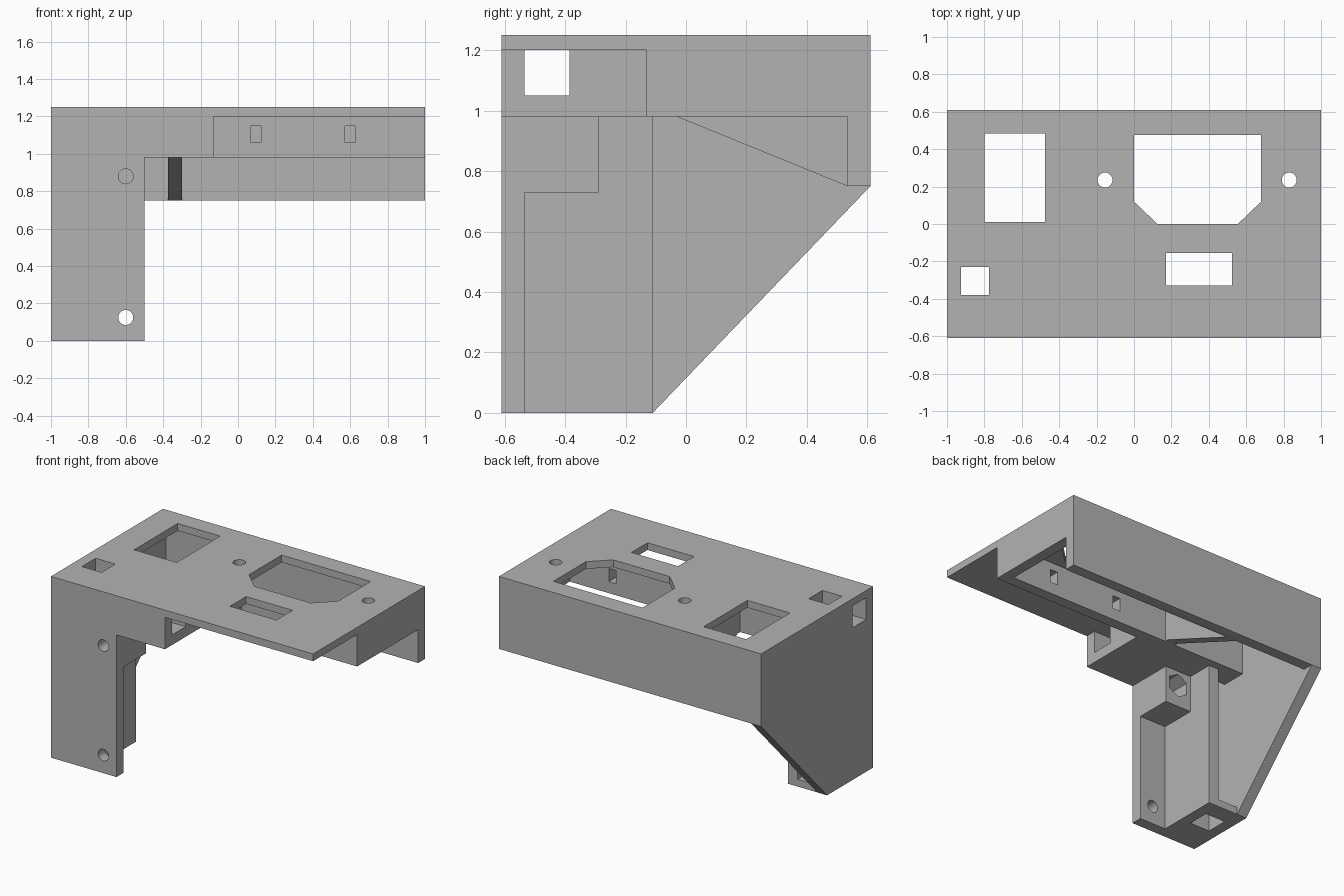
import bpy, bmesh, math
from mathutils import Vector

cube = bpy.data.objects.get("Cube")
if cube:
    bpy.data.objects.remove(cube, do_unlink=True)

grey = bpy.data.materials.new("matte_grey")
grey.use_nodes = True
colour = (0.45, 0.45, 0.45, 1)
grey.diffuse_color = colour
grey.node_tree.nodes["Principled BSDF"].inputs["Base Color"].default_value = colour


def prism(name, axis, outline, lo, hi):
    """Extrude a flat outline along an axis; outline holds the other two coordinates in order."""
    bm = bmesh.new()
    ring = []
    for a, b in outline:
        co = [a, b]
        co.insert("xyz".index(axis), lo)
        ring.append(bm.verts.new(co))
    face = bm.faces.new(ring)
    extruded = bmesh.ops.extrude_face_region(bm, geom=[face])["geom"]
    shift = Vector([hi - lo if c == axis else 0 for c in "xyz"])
    bmesh.ops.translate(bm, vec=shift, verts=[v for v in extruded if isinstance(v, bmesh.types.BMVert)])
    bmesh.ops.recalc_face_normals(bm, faces=bm.faces)
    mesh = bpy.data.meshes.new(name)
    bm.to_mesh(mesh)
    bm.free()
    mesh.materials.append(grey)
    obj = bpy.data.objects.new(name, mesh)
    bpy.context.collection.objects.link(obj)
    return obj


def box(name, x, y, z):
    return prism(name, "z", [(x[0], y[0]), (x[1], y[0]), (x[1], y[1]), (x[0], y[1])], *z)


def ngon(name, axis, centre, radius, sides, lo, hi):
    turns = [math.tau * i / sides + math.pi / 2 for i in range(sides)]
    return prism(name, axis, [(centre[0] + radius * math.cos(t), centre[1] + radius * math.sin(t))
                              for t in turns], lo, hi)


WALL = 0.075
FRONT, BACK = -0.61, 0.61
TOP, CEIL, RIM, SKIRT = 1.25, 1.2, 0.98, 0.75
IN_L, IN_B = -1 + WALL, BACK - WALL
DUCT = (IN_L, -0.775)

# Solid parts of the bracket
bracket = box("bracket", (-1, 1), (FRONT, BACK), (CEIL, TOP))
solids = [
    prism("side_wall", "x", [(FRONT, 0), (-0.11, 0), (BACK, SKIRT), (BACK, TOP), (FRONT, TOP)], -1, IN_L),
    box("back_wall", (-1, 1), (IN_B, BACK), (SKIRT, TOP)),
    box("front_wall", (-1, 1), (-0.13, -0.055), (RIM, TOP)),
    box("end_wall", (1 - WALL, 1), (-0.13, BACK), (RIM, TOP)),
    prism("rib", "x", [(-0.13, RIM), (-0.03, RIM), (IN_B, SKIRT), (BACK, SKIRT), (BACK, TOP), (-0.13, TOP)],
          -0.375, -0.3),
    box("duct_block", (-1, -0.13), (FRONT, -0.1), (RIM, TOP)),
    box("leg_flange", (-1, -0.5), (FRONT, FRONT + WALL), (0, TOP)),
    box("leg_column", (-1, -0.7), (FRONT, -0.11), (0, RIM + 0.02)),
    box("nut_boss", (-0.72, -0.5), (FRONT, -0.29), (0.73, RIM + 0.02)),
]

# Openings
cutters = [
    box("cross_duct", (-1.1, 0), (-0.535, -0.385), (1.05, CEIL)),
    box("leg_duct", DUCT, (-0.38, -0.23), (-0.1, 1.4)),
    box("leg_cavity", DUCT, (-0.38, -0.05 - 0.06 + 0.01), (0.05, RIM)),
    box("switch_window", (-0.8, -0.475), (0.01, 0.485), (1.1, 1.4)),
    box("rocker_window", (0.17, 0.525), (-0.33, -0.155), (1.1, 1.4)),
    prism("socket_window", "z", [(0, 0.475), (0, 0.12), (0.125, 0), (0.555, 0), (0.68, 0.12), (0.68, 0.475)],
          1.1, 1.4),
    ngon("nut_trap", "y", (-0.6, 0.88), 0.08, 6, -0.42, -0.2),
]
for x in (-0.155, 0.83):
    cutters.append(ngon("plate_screw_hole", "z", (x, 0.235), 0.04, 32, 1.1, 1.4))
for x in (0.095, 0.6):
    cutters.append(box("wall_slot", (x - 0.027, x + 0.027), (-0.2, 0), (1.06, 1.15)))
for z, depth in ((0.125, -0.5), (0.88, -0.35)):
    cutters.append(ngon("leg_screw_hole", "y", (-0.6, z), 0.04, 32, -0.7, depth))

# Combine everything into one clean solid
for group, operation in ((solids, "UNION"), (cutters, "DIFFERENCE")):
    for tool in group:
        mod = bracket.modifiers.new(tool.name, "BOOLEAN")
        mod.operation, mod.solver, mod.object = operation, "EXACT", tool
bpy.context.view_layer.update()
graph = bpy.context.evaluated_depsgraph_get()
result = bpy.data.meshes.new_from_object(bracket.evaluated_get(graph))
bracket.modifiers.clear()
bracket.data = result
for tool in solids + cutters:
    bpy.data.objects.remove(tool, do_unlink=True)

# Smooth only the round holes
bpy.context.view_layer.objects.active = bracket
bracket.select_set(True)
bpy.ops.object.shade_smooth_by_angle(angle=math.radians(25))
